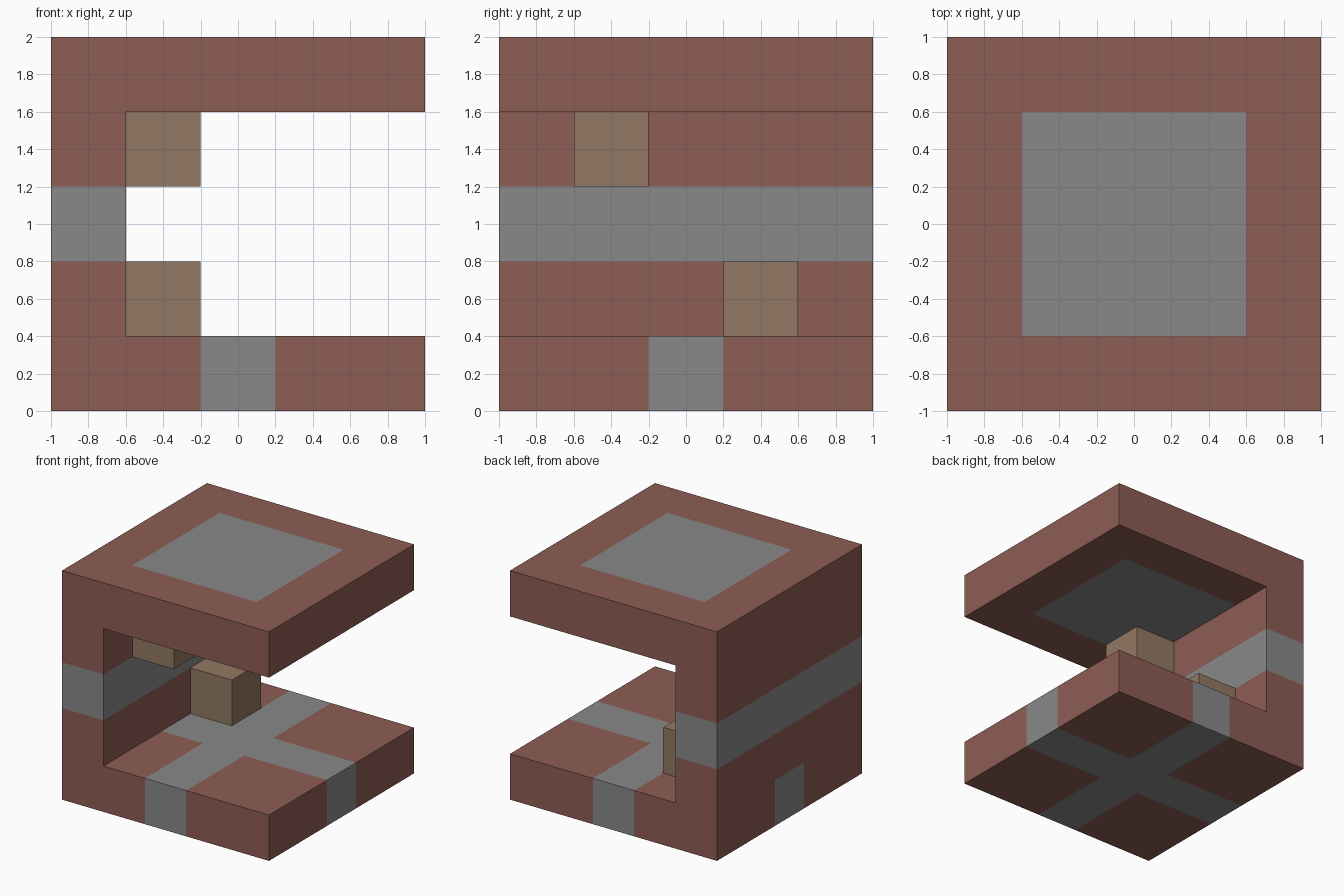
import bpy
import bmesh
from mathutils import Vector

cube = bpy.data.objects.get("Cube")
if cube:
    bpy.data.objects.remove(cube, do_unlink=True)


def make_material(name, rgb):
    mat = bpy.data.materials.new(name)
    mat.use_nodes = True
    color = (*rgb, 1.0)
    mat.diffuse_color = color
    mat.node_tree.nodes["Principled BSDF"].inputs["Base Color"].default_value = color
    return mat


brick = make_material("brick red", (0.27, 0.11, 0.09))
stone = make_material("stone grey", (0.25, 0.25, 0.25))
wood = make_material("wood tan", (0.29, 0.19, 0.125))


def add_object(name, bm, materials):
    mesh = bpy.data.meshes.new(name)
    bm.to_mesh(mesh)
    bm.free()
    for mat in materials:
        mesh.materials.append(mat)
    obj = bpy.data.objects.new(name, mesh)
    bpy.context.collection.objects.link(obj)
    return obj


def is_stone(p):
    """Cross through the floor, band around the wall, square in the roof."""
    if p.z < 0.41:
        return min(abs(p.x), abs(p.y)) < 0.2
    if p.z > 1.59:
        return max(abs(p.x), abs(p.y)) < 0.61
    return 0.8 < p.z < 1.2


# Floor, back wall and roof: one C-shaped profile extruded along y
profile = [(-1, 0), (1, 0), (1, 0.4), (-0.6, 0.4),
           (-0.6, 1.6), (1, 1.6), (1, 2), (-1, 2)]
bm = bmesh.new()
face = bm.faces.new([bm.verts.new((x, -1, z)) for x, z in profile])
ext = bmesh.ops.extrude_face_region(bm, geom=[face])
moved = [v for v in ext["geom"] if isinstance(v, bmesh.types.BMVert)]
bmesh.ops.translate(bm, vec=(0, 2, 0), verts=moved)

# Cut along every colour boundary
cuts = {(1, 0, 0): (-0.6, -0.2, 0.2, 0.6),
        (0, 1, 0): (-0.6, -0.2, 0.2, 0.6),
        (0, 0, 1): (0.4, 0.8, 1.2, 1.6)}
for normal, offsets in cuts.items():
    for d in offsets:
        bmesh.ops.bisect_plane(bm, geom=bm.verts[:] + bm.edges[:] + bm.faces[:],
                               plane_co=Vector(normal) * d, plane_no=normal)
bmesh.ops.recalc_face_normals(bm, faces=bm.faces)
for f in bm.faces:
    f.material_index = int(is_stone(f.calc_center_median()))
add_object("c_shaped_frame", bm, [brick, stone])

# Wooden blocks: one hangs under the roof, one stands on the floor
for name, y, z in (("upper_block", -0.4, 1.4), ("lower_block", 0.4, 0.6)):
    bm = bmesh.new()
    bmesh.ops.create_cube(bm, size=0.4)
    add_object(name, bm, [wood]).location = (-0.4, y, z)
